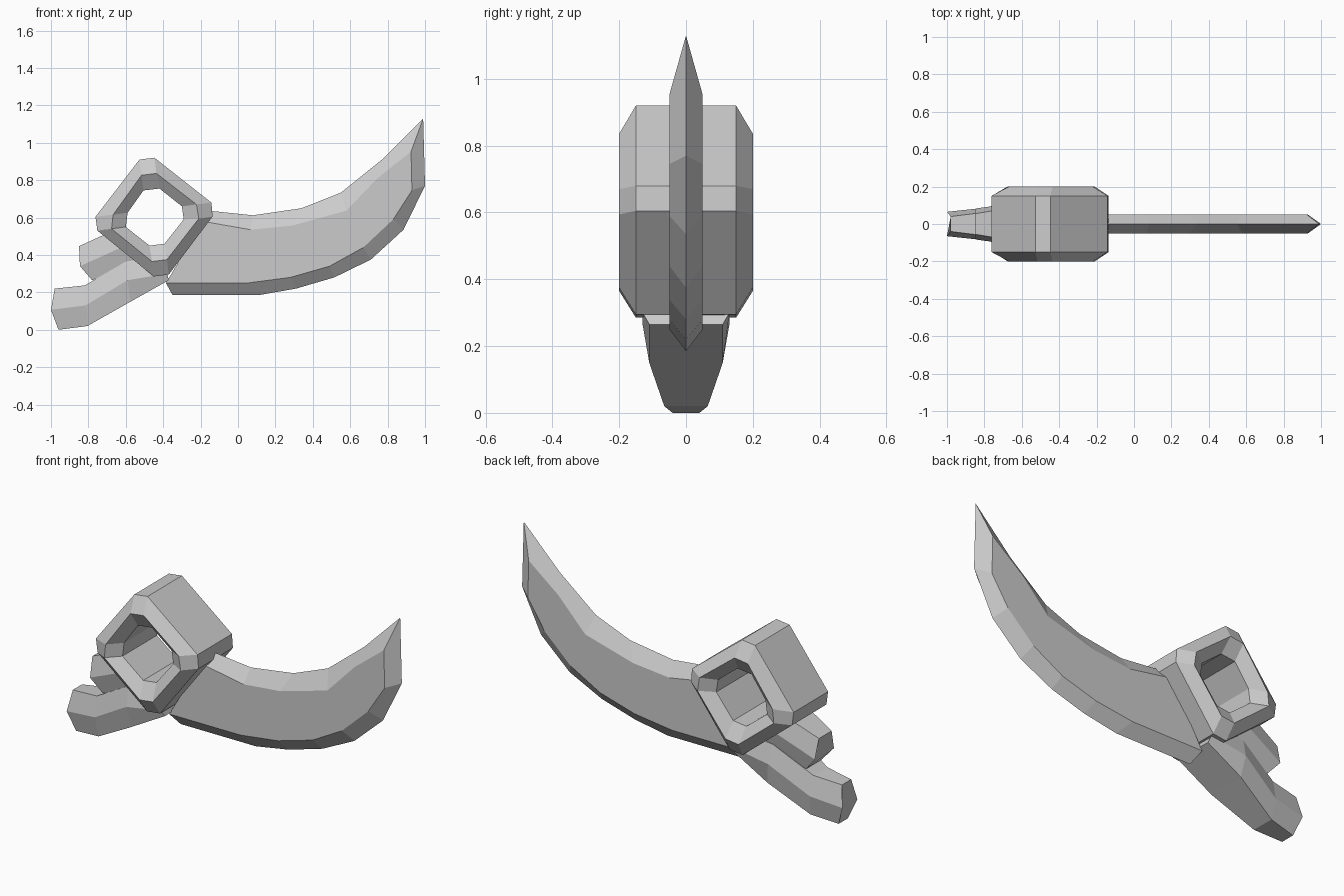
import bpy, bmesh

if "Cube" in bpy.data.objects:
    bpy.data.objects.remove(bpy.data.objects["Cube"])


def make_object(name, bm):
    bmesh.ops.recalc_face_normals(bm, faces=bm.faces)
    mesh = bpy.data.meshes.new(name)
    bm.to_mesh(mesh)
    bm.free()
    obj = bpy.data.objects.new(name, mesh)
    bpy.context.collection.objects.link(obj)
    return obj


def add_loop(bm, points, y):
    return [bm.verts.new((x, y, z)) for x, z in points]


def bridge(bm, a, b, closed=True):
    n = len(a)
    for i in range(n if closed else n - 1):
        j = (i + 1) % n
        bm.faces.new((a[i], a[j], b[j], b[i]))


# Grip ring: three outlines swept around a chamfered section
outer = [(-.527, .91), (-.447, .92), (-.142, .68), (-.136, .605),
         (-.37, .295), (-.45, .285), (-.752, .53), (-.762, .604)]
middle = [(-.516, .826), (-.436, .836), (-.222, .67), (-.21, .594),
          (-.38, .375), (-.46, .365), (-.676, .54), (-.668, .615)]
inner = [(-.505, .745), (-.42, .755), (-.30, .66), (-.29, .59),
         (-.393, .46), (-.473, .45), (-.60, .55), (-.59, .626)]
bm = bmesh.new()
rings = [add_loop(bm, pts, y) for pts, y in (
    (outer, -.15), (middle, -.2), (inner, -.15),
    (inner, .15), (middle, .2), (outer, .15))]
for k in range(6):
    bridge(bm, rings[k], rings[(k + 1) % 6])
make_object("grip_ring", bm)

# Curved blade: flat sides with a sharp edge all round
edge = [(-.16, .637), (.08, .612), (.34, .65), (.55, .733), (.77, .91),
        (.99, 1.13), (1.0, .77), (.885, .535), (.71, .375), (.515, .28),
        (.31, .22), (.11, .185), (-.35, .185)]
side = [(-.19, .58), (.067, .535), (.29, .557), (.58, .637), (.745, .81),
        (.925, .952), (.93, .745), (.83, .59), (.67, .44), (.49, .34),
        (.28, .28), (.05, .25), (-.385, .25)]
bm = bmesh.new()
rim = add_loop(bm, edge, 0)
front, back = add_loop(bm, side, -.05), add_loop(bm, side, .05)
for face in (front, back):
    bm.faces.new(face)
    bridge(bm, rim, face, closed=False)
bm.faces.new((rim[0], front[0], front[-1], rim[-1], back[-1], back[0]))
make_object("curved_blade", bm)


# Tail prongs: six-sided sections given as (x, z, half width) top, mid, bottom
def prong(name, stations):
    bm = bmesh.new()
    loops = []
    for top, mid, bot in stations:
        pts = [(x, -w, z) for x, z, w in (top, mid, bot)]
        pts += [(x, w, z) for x, z, w in (bot, mid, top)]
        loops.append([bm.verts.new(p) for p in pts])
    for a, b in zip(loops, loops[1:]):
        bridge(bm, a, b)
    bm.faces.new(loops[0])
    bm.faces.new(loops[-1])
    return make_object(name, bm)


prong("lower_prong", [
    ((-.98, .22, .04), (-1.0, .107, .065), (-.96, 0, .04)),
    ((-.82, .237, .06), (-.815, .13, .085), (-.805, .02, .065)),
    ((-.60, .365, .10), (-.59, .265, .13), (-.575, .15, .11)),
    ((-.42, .39, .11), (-.378, .30, .13), (-.37, .265, .11))])
prong("upper_prong", [
    ((-.85, .447, .055), (-.845, .34, .083), (-.78, .265, .065)),
    ((-.64, .543, .09), (-.58, .46, .12), (-.52, .36, .10))])
